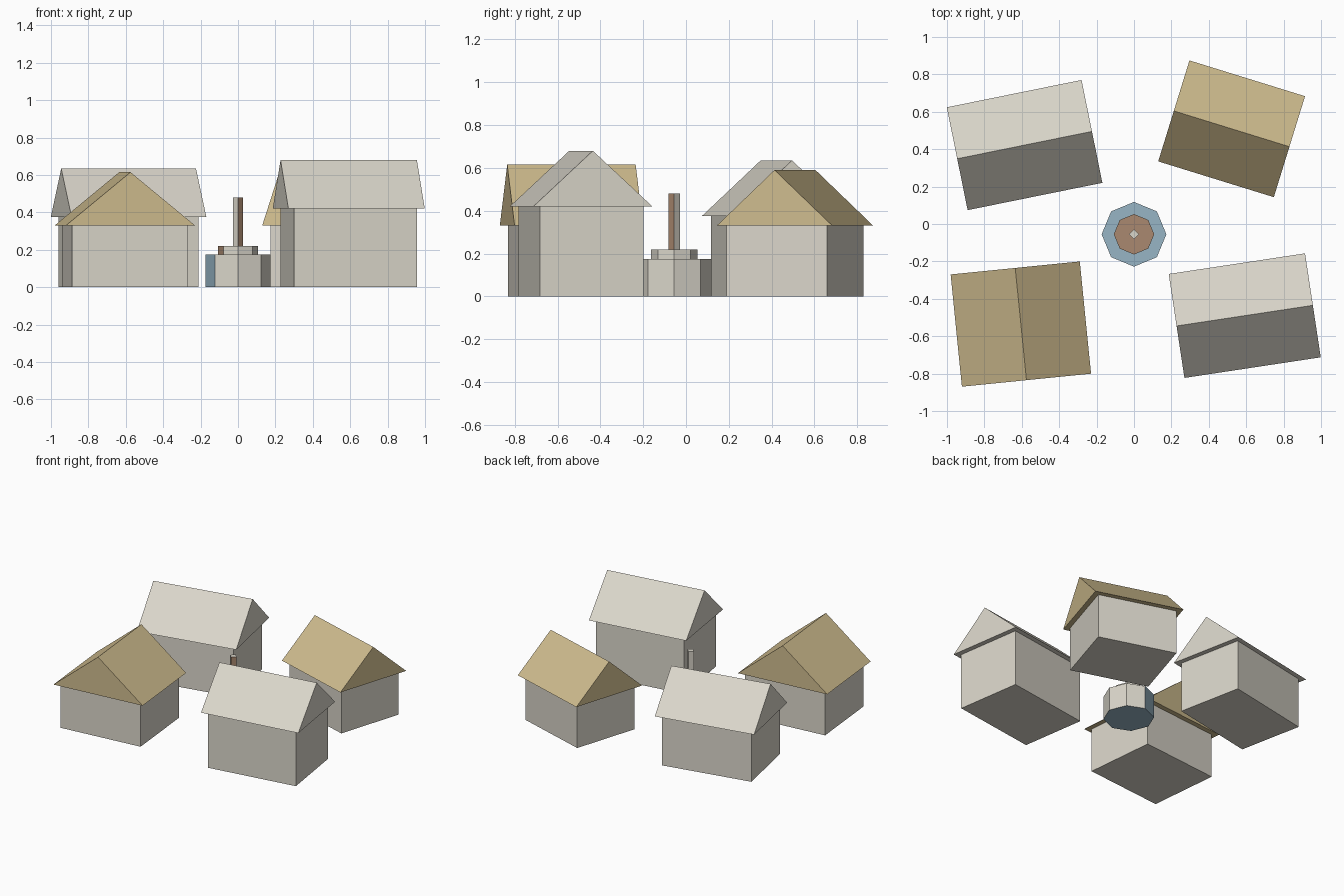
import bpy
import math

cube = bpy.data.objects.get("Cube")
if cube:
    bpy.data.objects.remove(cube, do_unlink=True)


def make_material(name, rgb):
    mat = bpy.data.materials.new(name)
    mat.use_nodes = True
    mat.diffuse_color = (*rgb, 1)
    mat.node_tree.nodes["Principled BSDF"].inputs["Base Color"].default_value = (*rgb, 1)
    return mat


stone = make_material("pale stone", (0.70, 0.67, 0.59))
thatch = make_material("straw thatch", (0.62, 0.50, 0.27))
water = make_material("well water blue", (0.31, 0.46, 0.56))
timber = make_material("brown timber", (0.40, 0.25, 0.16))


def make_object(name, verts, faces, materials, location, turn=0.0):
    mesh = bpy.data.meshes.new(name)
    mesh.from_pydata(verts, [], faces)
    for mat in materials:
        mesh.materials.append(mat)
    obj = bpy.data.objects.new(name, mesh)
    obj.location = location
    obj.rotation_euler.z = turn
    bpy.context.collection.objects.link(obj)
    return obj


def prism(name, profile, length, mat, location, turn):
    """Extrude a y-z outline along local x."""
    n = len(profile)
    verts = [(x, y, z) for x in (-length / 2, length / 2) for y, z in profile]
    sides = [(i, i + n, (i + 1) % n + n, (i + 1) % n) for i in range(n)]
    ends = [tuple(range(n)), tuple(reversed(range(n, 2 * n)))]
    # the outline runs counter-clockwise seen from +x
    faces = [tuple(reversed(f)) for f in sides + ends]
    return make_object(name, verts, faces, [mat], location, turn)


def house(name, x, y, turn, length, width, eave, ridge, roof_mat):
    overhang = 0.036
    l, w = length - 2 * overhang, width / 2 - overhang
    walls = [(-w, 0), (w, 0), (w, eave), (-w, eave)]
    roof = [(-width / 2, eave), (width / 2, eave), (0, ridge)]
    prism(name + "_walls", walls, l, stone, (x, y, 0), turn)
    prism(name + "_roof", roof, length, roof_mat, (x, y, 0), turn)


# Four cottages round the square
house("front_left_house", -0.605, -0.535, math.pi / 2 + 0.1, 0.603, 0.694, 0.33, 0.615, thatch)
house("front_right_house", 0.592, -0.49, 0.15, 0.737, 0.562, 0.42, 0.68, stone)
house("back_left_house", -0.585, 0.422, 0.2, 0.735, 0.561, 0.375, 0.635, stone)
house("back_right_house", 0.522, 0.509, -0.3, 0.647, 0.565, 0.33, 0.59, thatch)


def tier(name, sides, radius, bottom, top, accent, accent_sides, accent_caps):
    """Upright prism whose chosen sides and caps take the accent colour."""
    angles = [2 * math.pi * i / sides for i in range(sides)]
    verts = [(radius * math.cos(a), radius * math.sin(a), z)
             for z in (bottom, top) for a in angles]
    faces = [(i, (i + 1) % sides, (i + 1) % sides + sides, i + sides) for i in range(sides)]
    faces += [tuple(reversed(range(sides))), tuple(range(sides, 2 * sides))]
    obj = make_object(name, verts, faces, [stone, accent], (0, -0.055, 0))
    for i, poly in enumerate(obj.data.polygons):
        if i in accent_sides or (i >= sides and accent_caps):
            poly.material_index = 1


# Central well: basin, plinth and post
tier("well_basin", 8, 0.173, 0, 0.175, water, (2, 3, 4), True)
tier("well_plinth", 8, 0.108, 0.175, 0.22, timber, (2, 3, 4), True)
tier("well_post", 4, 0.027, 0.22, 0.48, timber, (3,), False)
